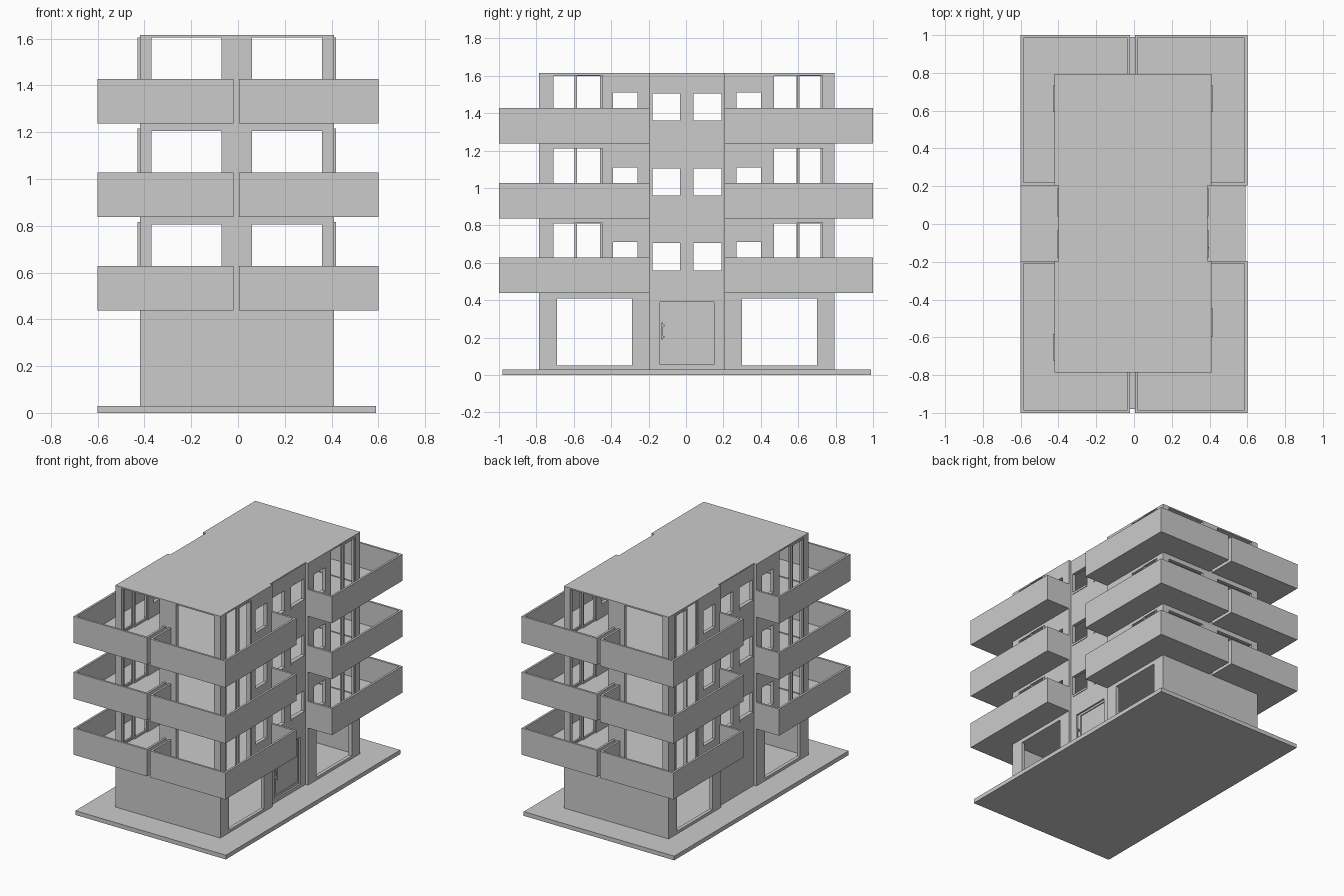
import bpy, bmesh
from mathutils import Vector

if "Cube" in bpy.data.objects:
    bpy.data.objects.remove(bpy.data.objects["Cube"])

CX, CY = -0.005, 0.005            # centre of the building body
HX, HY = 0.415, 0.79              # half size of the body
CORE_X, CORE_Y = 0.395, 0.20      # recessed stair core
FLOORS = [0.435, 0.835, 1.235]    # undersides of the balcony storeys
TOP = 1.615
T = 0.025                         # wall thickness


def finish(name, bm):
    bmesh.ops.recalc_face_normals(bm, faces=bm.faces)
    me = bpy.data.meshes.new(name)
    bm.to_mesh(me)
    bm.free()
    ob = bpy.data.objects.new(name, me)
    bpy.context.collection.objects.link(ob)
    return ob


def extrude(name, bm, vec):
    ret = bmesh.ops.extrude_face_region(bm, geom=bm.faces[:])
    verts = [g for g in ret["geom"] if isinstance(g, bmesh.types.BMVert)]
    bmesh.ops.translate(bm, verts=verts, vec=vec)
    return finish(name, bm)


def prism(name, outline, z0, z1):
    bm = bmesh.new()
    bm.faces.new([bm.verts.new((x, y, z0)) for x, y in outline])
    return extrude(name, bm, Vector((0, 0, z1 - z0)))


def box(name, x0, x1, y0, y1, z0, z1):
    return prism(name, [(x0, y0), (x1, y0), (x1, y1), (x0, y1)], z0, z1)


def panel(name, axis, pos, depth, u0, u1, z0, z1, holes=()):
    """Upright slab with rectangular holes (u0, u1, z0, z1)."""
    us = sorted({round(v, 4) for v in [u0, u1] + [h[i] for h in holes for i in (0, 1)]})
    zs = sorted({round(v, 4) for v in [z0, z1] + [h[i] for h in holes for i in (2, 3)]})
    bm = bmesh.new()
    grid = {}

    def vert(u, z):
        if (u, z) not in grid:
            grid[u, z] = bm.verts.new((pos, u, z) if axis == "x" else (u, pos, z))
        return grid[u, z]

    for a, b in zip(us, us[1:]):
        for c, d in zip(zs, zs[1:]):
            m, n = (a + b) / 2, (c + d) / 2
            if not any(h[0] < m < h[1] and h[2] < n < h[3] for h in holes):
                bm.faces.new([vert(a, c), vert(b, c), vert(b, d), vert(a, d)])
    return extrude(name, bm, Vector((depth, 0, 0) if axis == "x" else (0, depth, 0)))


def span(s, a, b, c=CY):
    """Mirrored interval around the centre line."""
    return tuple(sorted((c + s * a, c + s * b)))


def notched(hx, hy):
    q = [(hx, -hy), (hx, -CORE_Y), (CORE_X - 0.002, -CORE_Y),
         (CORE_X - 0.002, CORE_Y), (hx, CORE_Y), (hx, hy)]
    return [(CX + x, CY + y) for x, y in q] + [(CX - x, CY - y) for x, y in q]


# Ground plate, floor slabs and roof
box("ground_plate", -0.6, 0.59, -0.98, 0.99, 0, 0.03)
for i, z in enumerate(FLOORS):
    prism(f"floor_slab_{i}", notched(HX - 0.002, HY - 0.002), z - 0.02, z + 0.012)
prism("roof", notched(HX, HY), TOP - 0.01, TOP)

# Front and back walls with two tall openings per storey
holes = [(*span(s, 0.065, 0.365, CX), z + 0.012, z + 0.37) for z in FLOORS for s in (-1, 1)]
for s, name in ((-1, "front_wall"), (1, "back_wall")):
    panel(name, "y", CY + s * HY, -s * T, CX - HX, CX + HX, 0.03, TOP - 0.01, holes)

for sx, side in ((1, "right"), (-1, "left")):
    # Long side walls: shop window, small window and sliding door opening
    for sy, end in ((-1, "front"), (1, "back")):
        holes = [(*span(sy, 0.295, 0.695), 0.05, 0.41)]
        for z in FLOORS:
            top = min(z + 0.38, TOP - 0.011)
            holes += [(*span(sy, 0.265, 0.395), z + 0.11, z + 0.275),
                      (*span(sy, 0.46, 0.725), z + 0.012, top)]
        panel(f"{side}_{end}_wall", "x", CX + sx * HX, -sx * T,
              *span(sy, CORE_Y, HY - T), 0.03, TOP - 0.01, holes)
        # Sliding door leaves, one in front of the other
        near_outside = sx == 1 and sy == -1
        for i, z in enumerate(FLOORS):
            top = min(z + 0.38, TOP - 0.011)
            for k, (a, b) in enumerate(((0.452, 0.6), (0.588, 0.727))):
                outside = near_outside == (k == 0)
                x = CX + sx * (HX + 0.009 if outside else HX - 0.006)
                u = span(sy, a, b)
                panel(f"{side}_{end}_sliding_door_{i}{k}", "x", x, -sx * 0.012, *u,
                      z + 0.012, top,
                      [(u[0] + 0.013, u[1] - 0.013, z + 0.025, top - 0.005)])

    # Recessed stair core wall with paired windows
    holes = [(*span(s, 0.036, 0.185), z + 0.11, z + 0.27) for z in FLOORS for s in (-1, 1)]
    if sx == 1:
        holes.append((-0.14, 0.15, 0.055, 0.39))
    panel(f"{side}_core_wall", "x", CX + sx * CORE_X, -sx * T,
          CY - CORE_Y, CY + CORE_Y, 0.03, TOP - 0.005, holes)
    for i, z in enumerate(FLOORS):
        for s in (-1, 1):
            x0, x1 = sorted((CX + sx * (CORE_X + 0.004), CX + sx * (CORE_X - T)))
            box(f"{side}_window_sill_{i}", x0, x1, *span(s, 0.036, 0.185), z + 0.11, z + 0.125)

# Entrance door with sunk panel and handle
panel("door_frame", "x", 0.378, -0.012, -0.14, 0.15, 0.055, 0.39, [(-0.11, 0.14, 0.07, 0.375)])
box("door_panel", 0.366, 0.371, -0.11, 0.14, 0.07, 0.375)
box("door_handle", 0.392, 0.398, -0.13, -0.122, 0.19, 0.28)
for z in (0.2, 0.26):
    box("door_handle_mount", 0.376, 0.394, -0.13, -0.115, z, z + 0.01)

# Corner balconies: L-shaped floor and parapets
W = 0.015
for i, z in enumerate(FLOORS):
    z0, z1 = z + 0.003, z + 0.193
    for side, xi, xo, s in (("right", 0.004, 0.6, 1), ("left", -0.02, -0.6, -1)):
        wall_x = CX + s * (HX - 0.01)
        for end, yi, yo, e in (("front", -0.195, -1.0, -1), ("back", 0.205, 1.0, 1)):
            wall_y = CY + e * (HY - 0.01)
            tag = f"{side}_{end}_balcony_{i}"
            prism(tag + "_floor", [(xi, yo), (xo, yo), (xo, yi), (wall_x, yi),
                                   (wall_x, wall_y), (xi, wall_y)], z0, z0 + 0.015)
            # Parapet as one ribbon running from the divider round to the side end
            prism(tag + "_parapet", [
                (xi, wall_y), (xi, yo), (xo, yo), (xo, yi), (wall_x, yi),
                (wall_x, yi + e * W), (xo - s * W, yi + e * W), (xo - s * W, yo - e * W),
                (xi + s * W, yo - e * W), (xi + s * W, wall_y)], z0, z1)
